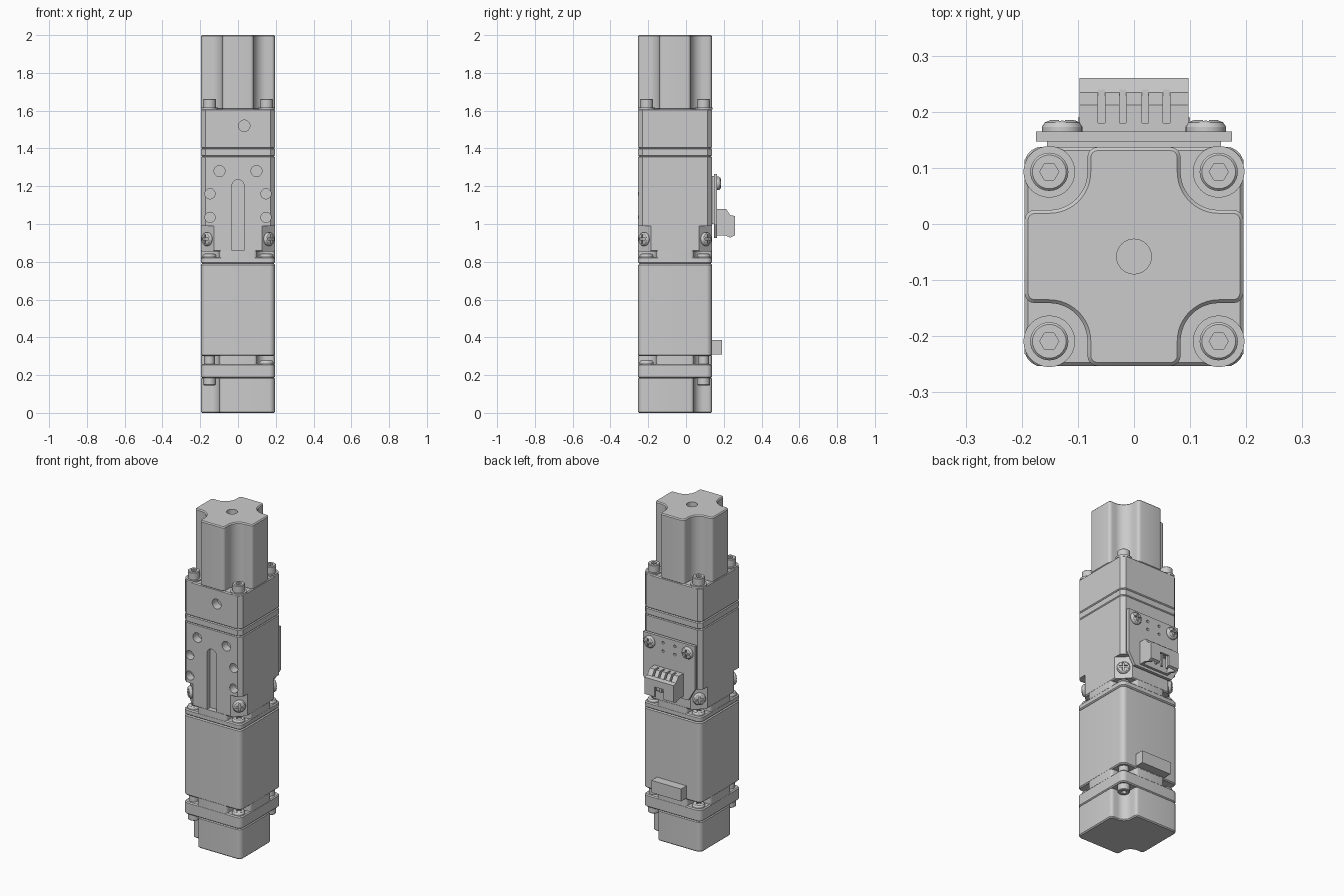
import bpy, bmesh
from math import pi, cos, sin, radians
from mathutils import Matrix, Vector

if "Cube" in bpy.data.objects:
    bpy.data.objects.remove(bpy.data.objects["Cube"])

CY, H, S = -0.058, 0.195, 0.151     # body axis y, half width, corner screw offset
FRONT, BACK = CY - H, CY + H
CORNERS = [(1, 1), (-1, 1), (-1, -1), (1, -1)]


def make(name, bm, matrix=Matrix()):
    bmesh.ops.recalc_face_normals(bm, faces=bm.faces)
    me = bpy.data.meshes.new(name)
    bm.to_mesh(me)
    bm.free()
    ob = bpy.data.objects.new(name, me)
    ob.matrix_world = matrix
    bpy.context.collection.objects.link(ob)
    return ob


def arc(cx, cy, r, a0, a1, n=8):
    return [(cx + r * cos(radians(a0 + (a1 - a0) * i / n)),
             cy + r * sin(radians(a0 + (a1 - a0) * i / n))) for i in range(n + 1)]


# Corner shapes, written for the (+x, +y) corner
def chamfer(c, h=H):
    return [(h, h - c), (h - c, h)]


def rounded(r, h=H):
    return arc(h - r, h - r, r, 0, 90)


def notch(r, h=H, e=0.018):
    w = S - r
    return (arc(h - e, w - e, e, 0, 90, 4) + arc(S, S, r, -90, -180, 12)
            + arc(w - e, h - e, e, 0, 90, 4))


def prism(name, shapes, z0, z1, bevel=0.006):
    """Square section with four given corner shapes, extruded from z0 to z1."""
    pts = []
    for i, shape in enumerate(shapes):
        for x, y in shape:
            for _ in range(i):
                x, y = -y, x
            pts.append((x, y + CY))
    return extrude(name, [(x, y, z0) for x, y in pts], (0, 0, z1 - z0), bevel)


def extrude(name, pts, vec, bevel=0):
    bm = bmesh.new()
    f = bm.faces.new([bm.verts.new(p) for p in pts])
    top = bmesh.ops.extrude_face_region(bm, geom=[f])['geom']
    bmesh.ops.translate(bm, verts=[v for v in top if isinstance(v, bmesh.types.BMVert)], vec=vec)
    bmesh.ops.recalc_face_normals(bm, faces=bm.faces)
    if bevel:
        caps = [g for g in bm.faces if len(g.verts) == len(pts)]
        rim = list({e for g in caps for e in g.edges})
        bmesh.ops.bevel(bm, geom=rim, offset=bevel, segments=1, affect='EDGES')
    return make(name, bm)


def box(name, lo, hi, matrix=Matrix()):
    bm = bmesh.new()
    bmesh.ops.create_cube(bm, size=1)
    for v in bm.verts:
        v.co = [lo[i] + (v.co[i] + .5) * (hi[i] - lo[i]) for i in range(3)]
    return make(name, bm, matrix)


def aim(loc, direction):
    return Matrix.Translation(loc) @ Vector(direction).to_track_quat('Z', 'Y').to_matrix().to_4x4()


def lathe(name, profile, matrix=Matrix(), n=32):
    bm = bmesh.new()
    rows = [[bm.verts.new((r * cos(2 * pi * i / n), r * sin(2 * pi * i / n), z))
             for i in range(n)] for r, z in profile]
    for a, b in zip(rows, rows[1:]):
        for i in range(n):
            j = (i + 1) % n
            bm.faces.new((a[i], a[j], b[j], b[i]))
    bm.faces.new(rows[0])
    bm.faces.new(rows[-1])
    return make(name, bm, matrix)


def cut(ob, cutter):
    mod = ob.modifiers.new("cut", 'BOOLEAN')
    mod.operation, mod.solver, mod.object = 'DIFFERENCE', 'EXACT', cutter
    bpy.context.view_layer.update()
    bpy.context.view_layer.objects.active = ob
    bpy.ops.object.modifier_apply(modifier=mod.name)
    bpy.data.objects.remove(cutter)


def hole(ob, loc, direction, r, depth):
    cut(ob, lathe("hole_cutter", [(r, -depth), (r, 0.02)], aim(loc, direction)))


def screws(name, profile, drive, size, places):
    """One screw head with a hex or cross recess, repeated at (loc, direction)."""
    top = profile[-1][1]
    master = lathe(name, profile)
    if drive == 'hex':
        cut(master, lathe("hex_cutter", [(size, top - .018), (size, top + .01)], n=6))
    else:
        for a, b in ((size, size * .22), (size * .22, size)):
            cut(master, box("cross_cutter", (-a, -b, top - .008), (a, b, top + .01)))
    for i, (loc, d) in enumerate(places):
        ob = master if i == 0 else bpy.data.objects.new(name, master.data)
        ob.matrix_world = aim(loc, d)
        if i:
            bpy.context.collection.objects.link(ob)


def at(sx, sy, z, s=S):
    return (sx * s, CY + sy * s, z)


UP, DOWN = (0, 0, 1), (0, 0, -1)
SOCKET = [(.034, 0), (.034, .046), (.030, .05)]
PAN = [(.036, 0), (.036, .008), (.031, .016), (.022, .020)]

# Base cap: full flange, then a block notched on two opposite corners
n2 = [notch(.052), rounded(.03)] * 2
prism("base_cap", n2, 0, .187)
prism("base_flange", [rounded(.03)] * 4, .185, .26)
screws("base_screw", [(.034, 0), (.034, .036), (.03, .04)], 'hex', .016,
       [(at(1, 1, .186), DOWN), (at(-1, -1, .186), DOWN)])

# Motor body with narrowed necks at both ends
prism("lower_neck", [notch(.05)] * 4, .255, .305, 0)
prism("motor_body", [rounded(.03)] * 4, .30, .79)
prism("motor_flange", [rounded(.03)] * 4, .79, .825)
prism("upper_neck", [notch(.05)] * 4, .82, .86, 0)
for s in (1, -1):
    lathe("screw_post", [(.028, .255), (.028, .305)], Matrix.Translation(at(s, s, 0)))
screws("neck_screw", PAN, 'cross', .02,
       [(at(sx, sy, .825), UP) for sx, sy in CORNERS] + [(at(s, -s, .26), UP) for s in (1, -1)])
box("motor_socket", (-.1, BACK - .01, .31), (.1, .19, .385))

# Middle housing: corner flats, front holes and slot
mid = prism("middle_housing", [chamfer(.022)] * 4, .855, 1.36)
for i in range(4):
    turn = Matrix.Translation((0, CY, 0)) @ Matrix.Rotation(pi / 4 + i * pi / 2, 4, 'Z')
    flat = (2 * H - .068) / 2 ** .5
    cut(mid, box("corner_cutter", (flat, -.1, .8), (flat + .1, .1, .99), turn))
for x, z, r in ((.098, 1.28, .029), (.148, 1.16, .027), (.148, 1.035, .027)):
    for s in (1, -1):
        hole(mid, (s * x, FRONT, z), (0, -1, 0), r, .05)
cut(mid, box("slot_cutter", (-.032, FRONT - .05, .8), (.032, FRONT + .03, 1.203)))
hole(mid, (0, FRONT, 1.203), (0, -1, 0), .032, .03)
screws("corner_screw", PAN, 'cross', .024,
       [(at(sx, sy, .92, H - .034), (sx, sy, 0)) for sx, sy in CORNERS])

# Seam ring and upper housing
prism("seam_ring", [chamfer(.022)] * 4, 1.357, 1.402)
upper = prism("upper_housing", [chamfer(.022)] * 4, 1.40, 1.61)
hole(upper, (.033, FRONT, 1.52), (0, -1, 0), .03, .05)

# Top cap with scooped corners, centre hole and socket screws
cap = prism("top_cap", [notch(.068)] * 4, 1.605, 2.0)
hole(cap, (0, CY, 2.0), UP, .031, .04)
for sx, sy in CORNERS:
    lathe("washer", [(.046, 1.605), (.046, 1.617)], Matrix.Translation(at(sx, sy, 0)))
screws("cap_screw", SOCKET, 'hex', .017, [(at(sx, sy, 1.612), UP) for sx, sy in CORNERS])

# Circuit board on the back with spacer, screws and pin holes
box("board_spacer", (-.155, BACK - .01, 1.0), (.155, .149, 1.255))
half = [(.175, 1.265), (.175, 1.0), (.13, .925)]
outline = half + [(-x, z) for x, z in reversed(half)]
board = extrude("circuit_board", [(x, .147, z) for x, z in outline], (0, .018, 0))
for x in (-.04, .04):
    for z in (1.18, 1.23):
        hole(board, (x, .165, z), (0, 1, 0), .008, .012)
screws("board_screw", PAN, 'cross', .024, [((s * .128, .165, 1.215), (0, 1, 0)) for s in (1, -1)])

# Connector shell, open at the bottom, with slotted top and pins
side = [(.164, .94), (.164, 1.08), (.212, 1.08), (.234, 1.047), (.26, 1.042),
        (.26, .94), (.235, .928), (.205, .94)]
shell = extrude("connector_shell", [(-.097, y, z) for y, z in side], (.194, 0, 0))
cut(shell, box("cavity_cutter", (-.083, .18, .9), (.083, .246, 1.03)))
cut(shell, box("window_cutter", (-.03, .23, .9), (.03, .3, 1.0)))
for x in (-.058, -.02, .02, .058):
    cut(shell, box("slit_cutter", (x - .006, .18, 1.045), (x + .006, .24, 1.1)))
    box("connector_pin", (x - .006, .205, .95), (x + .006, .217, 1.035))

# Smooth curved walls, keep edges crisp
bpy.ops.object.select_all(action='DESELECT')
for ob in bpy.context.scene.objects:
    ob.select_set(True)
    bpy.context.view_layer.objects.active = ob
bpy.ops.object.shade_smooth_by_angle(angle=radians(30))
